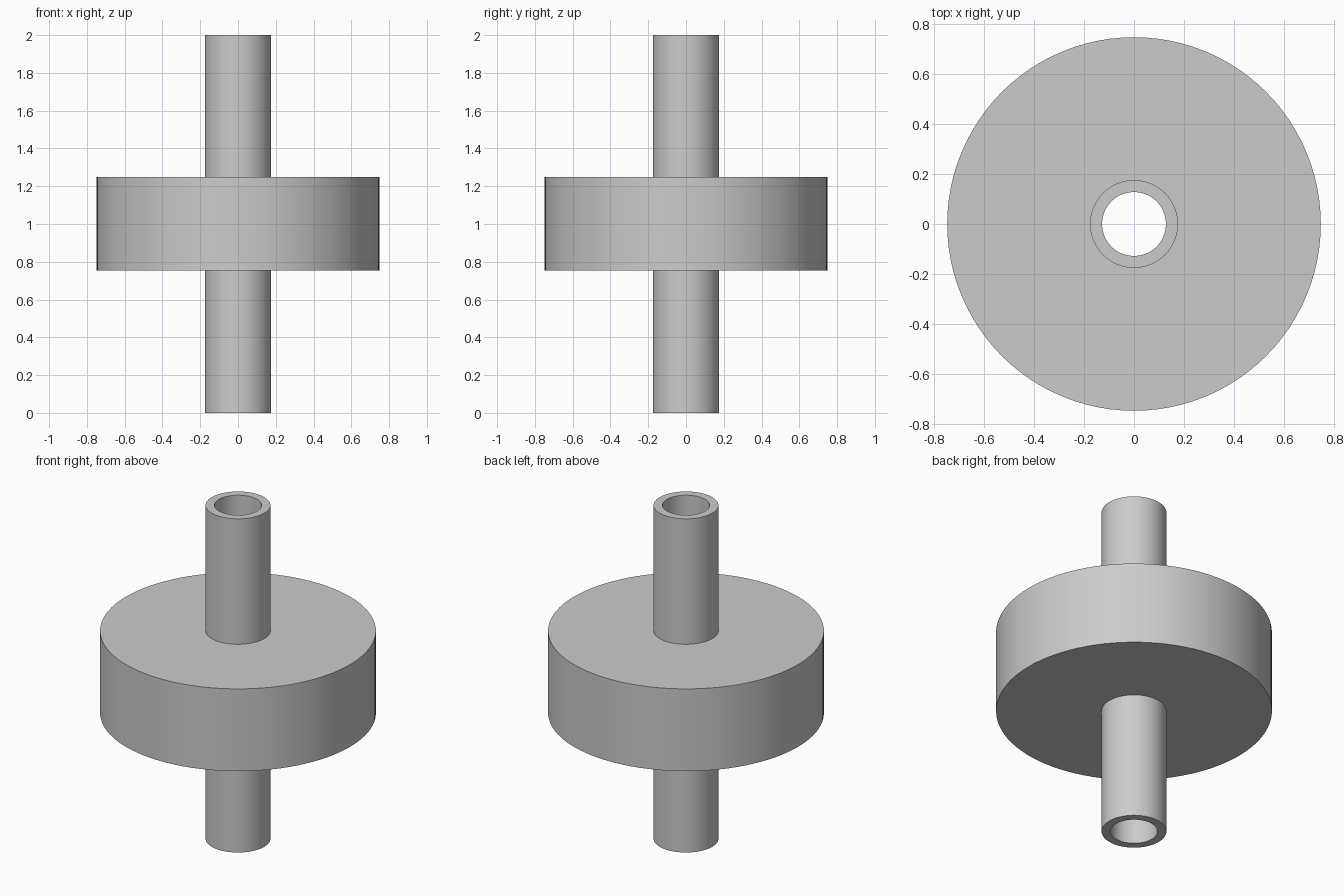
import bpy
import bmesh
from math import cos, sin, pi, radians

SEGMENTS = 96
BORE, TUBE, DISC = 0.128, 0.176, 0.749      # radii
BOTTOM, DISC_LOW, DISC_HIGH, TOP = 0.0, 0.755, 1.248, 2.0

cube = bpy.data.objects.get("Cube")
if cube:
    bpy.data.objects.remove(cube, do_unlink=True)


def flat_material(name, colour):
    mat = bpy.data.materials.new(name)
    mat.use_nodes = True
    mat.diffuse_color = colour
    mat.node_tree.nodes["Principled BSDF"].inputs["Base Color"].default_value = colour
    return mat


def lathe(name, profile, mat):
    """Revolve a closed (radius, height) profile around z."""
    bm = bmesh.new()
    rings = []
    for r, z in profile:
        angles = [2 * pi * i / SEGMENTS for i in range(SEGMENTS)]
        rings.append([bm.verts.new((r * cos(a), r * sin(a), z)) for a in angles])
    for k, ring in enumerate(rings):
        nxt = rings[(k + 1) % len(rings)]
        for i in range(SEGMENTS):
            j = (i + 1) % SEGMENTS
            bm.faces.new((ring[i], ring[j], nxt[j], nxt[i]))
    bmesh.ops.recalc_face_normals(bm, faces=bm.faces[:])
    mesh = bpy.data.meshes.new(name)
    bm.to_mesh(mesh)
    bm.free()
    mesh.materials.append(mat)
    obj = bpy.data.objects.new(name, mesh)
    bpy.context.collection.objects.link(obj)
    bpy.ops.object.select_all(action="DESELECT")
    obj.select_set(True)
    bpy.context.view_layer.objects.active = obj
    bpy.ops.object.shade_smooth_by_angle(angle=radians(30))
    return obj


grey = flat_material("plain grey", (0.6, 0.6, 0.6, 1.0))

# Hollow shaft with a thick disc around its middle, as one solid
lathe("hollow_shaft_with_disc", [
    (BORE, BOTTOM), (TUBE, BOTTOM),
    (TUBE, DISC_LOW), (DISC, DISC_LOW),
    (DISC, DISC_HIGH), (TUBE, DISC_HIGH),
    (TUBE, TOP), (BORE, TOP),
], grey)
